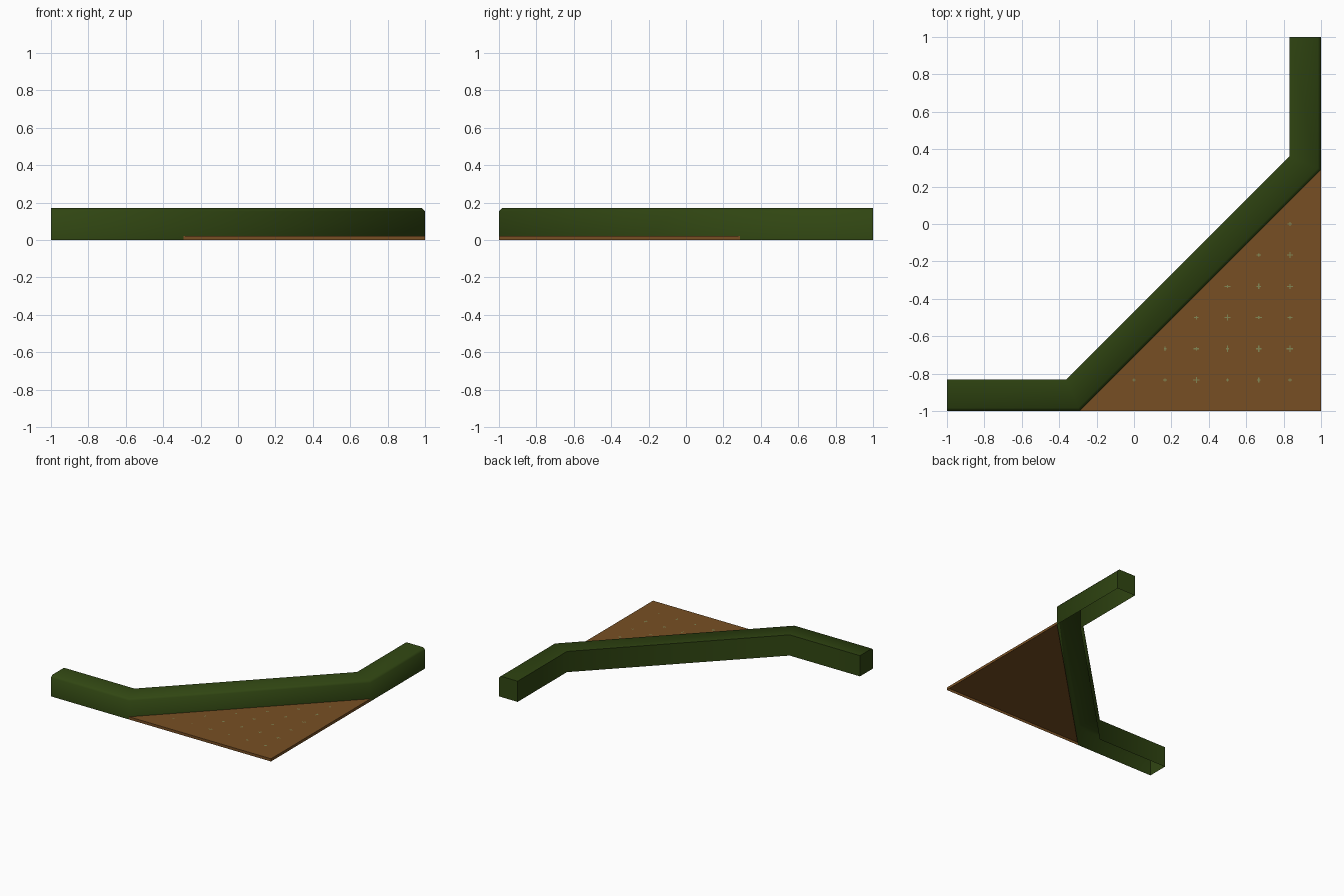
import bpy, bmesh, math, random

if "Cube" in bpy.data.objects:
    bpy.data.objects.remove(bpy.data.objects["Cube"])

random.seed(4)
T = math.tan(math.radians(22.5))
W = 0.17      # hedge width
H = 0.17      # hedge height
G = 0.022     # soil height


def material(name, rgb):
    m = bpy.data.materials.new(name)
    m.diffuse_color = (*rgb, 1)
    m.use_nodes = True
    m.node_tree.nodes["Principled BSDF"].inputs["Base Color"].default_value = m.diffuse_color
    return m


green = material("hedge green", (0.030, 0.061, 0.006))
brown = material("soil brown", (0.185, 0.078, 0.017))
sage = material("sprout grey green", (0.22, 0.24, 0.09))


def finish(bm, name, mat):
    bmesh.ops.recalc_face_normals(bm, faces=bm.faces)
    me = bpy.data.meshes.new(name)
    bm.to_mesh(me)
    bm.free()
    ob = bpy.data.objects.new(name, me)
    me.materials.append(mat)
    bpy.context.collection.objects.link(ob)
    return ob


# Hedge: profile swept along the inner edge with mitred corners, open underneath
profile = [(0, 0), (0, H - 0.017), (0.017, H), (W, H), (W, 0)]
stations = [((-1, -1), (0, 1)),
            ((-0.29, -1), (-T, 1)),
            ((1, 0.29), (-1, T)),
            ((1, 1), (-1, 0))]
bm = bmesh.new()
rings = [[bm.verts.new((p[0] + m[0] * w, p[1] + m[1] * w, z)) for w, z in profile]
         for p, m in stations]
for a, b in zip(rings, rings[1:]):
    for i in range(len(profile) - 1):
        bm.faces.new((a[i], b[i], b[i + 1], a[i + 1]))
bm.faces.new(rings[0])
bm.faces.new(rings[-1][::-1])
hedge = finish(bm, "hedge", green)
bpy.context.view_layer.objects.active = hedge
hedge.select_set(True)
bpy.ops.object.shade_smooth_by_angle(angle=math.radians(50))

# Soil: thin triangular bed in the corner, open underneath
bm = bmesh.new()
corners = [(-0.29, -1), (1, -1), (1, 0.29)]
low = [bm.verts.new((x, y, 0)) for x, y in corners]
top = [bm.verts.new((x, y, G)) for x, y in corners]
bm.faces.new(top)
for i in range(3):
    j = (i + 1) % 3
    bm.faces.new((low[i], low[j], top[j], top[i]))
finish(bm, "soil_bed", brown)

# Sprouts: tiny crosses barely breaking the soil on a regular grid
bm = bmesh.new()
for i in range(0, 6):
    for j in range(-5, 1):
        x, y = i / 6, j / 6
        if x - y < 0.76:
            continue
        for sx, sy in ((random.uniform(0.006, 0.018), 0.003),
                       (0.003, random.uniform(0.006, 0.018))):
            q = [bm.verts.new((x + a * sx, y + b * sy, G + 0.001))
                 for a, b in ((-1, -1), (1, -1), (1, 1), (-1, 1))]
            bm.faces.new(q)
finish(bm, "sprouts", sage)
